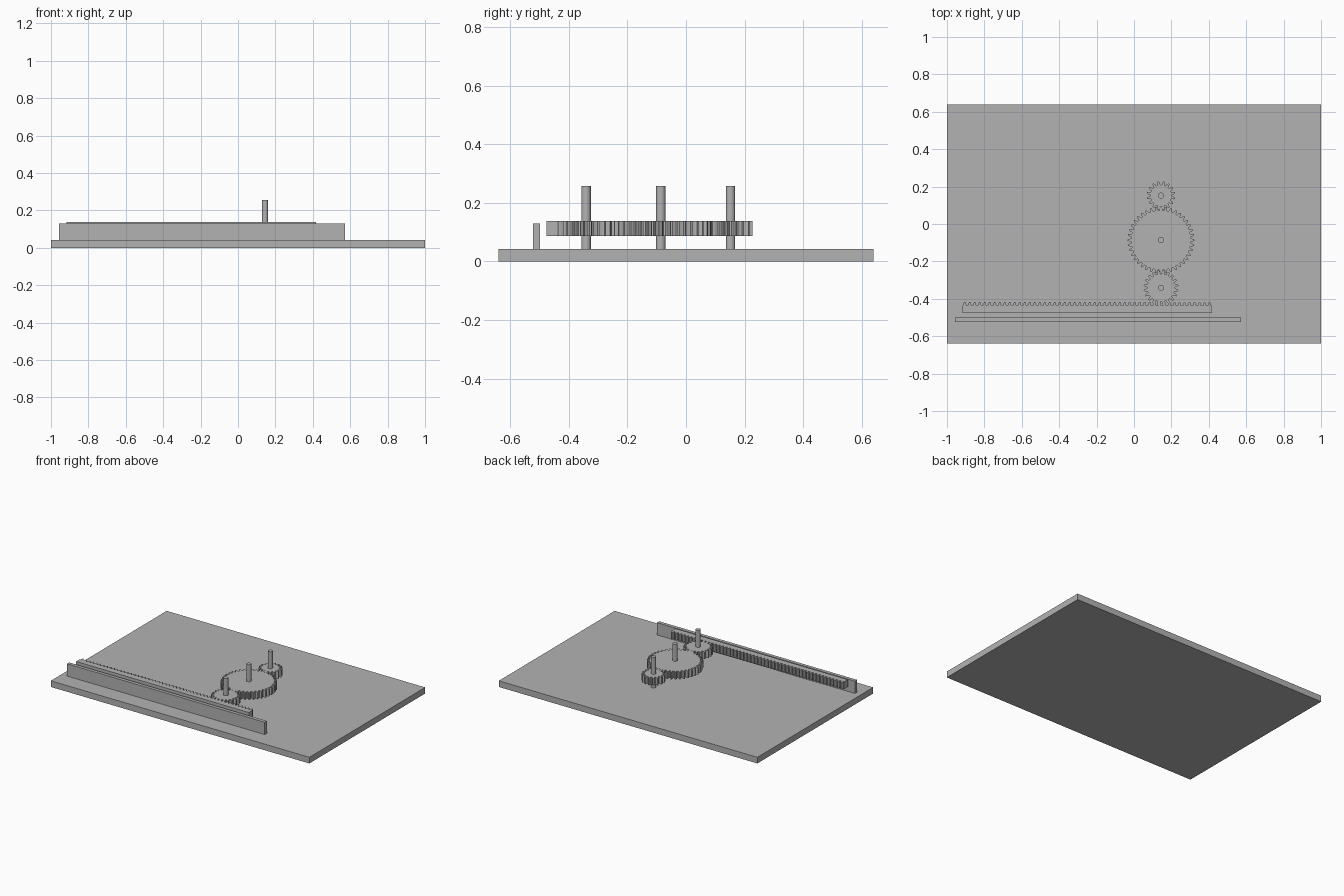
import bpy, bmesh, math

if "Cube" in bpy.data.objects:
    bpy.data.objects.remove(bpy.data.objects["Cube"])

grey = bpy.data.materials.new("plain grey")
grey.diffuse_color = (0.45, 0.45, 0.45, 1)
grey.use_nodes = True
grey.node_tree.nodes["Principled BSDF"].inputs["Base Color"].default_value = grey.diffuse_color

M = 0.0085                    # gear module
PITCH = math.pi * M
GEAR_Z0, GEAR_Z1 = 0.087, 0.138
BASE_TOP = 0.043
GEAR_X = 0.1445
# one tooth: (position in pitches, height above the pitch line in modules)
TOOTH = [(-0.36, -1.25), (-0.32, -1.1), (-0.25, 0), (-0.12, 1),
         (0.12, 1), (0.25, 0), (0.32, -1.1), (0.36, -1.25)]


def extrude_profile(name, points, z0, z1):
    """Solid prism from a counter-clockwise outline."""
    bm = bmesh.new()
    face = bm.faces.new([bm.verts.new((x, y, z0)) for x, y in points])
    ext = bmesh.ops.extrude_face_region(bm, geom=[face])
    verts = [g for g in ext["geom"] if isinstance(g, bmesh.types.BMVert)]
    bmesh.ops.translate(bm, verts=verts, vec=(0, 0, z1 - z0))
    bmesh.ops.recalc_face_normals(bm, faces=bm.faces[:])
    mesh = bpy.data.meshes.new(name)
    bm.to_mesh(mesh)
    bm.free()
    mesh.materials.append(grey)
    obj = bpy.data.objects.new(name, mesh)
    bpy.context.collection.objects.link(obj)
    return obj


def box(name, x0, x1, y0, y1, z0, z1):
    return extrude_profile(name, [(x0, y0), (x1, y0), (x1, y1), (x0, y1)], z0, z1)


def gear(name, teeth, y, phase):
    """Spur gear; phase is the angle of one tooth centre."""
    pts = []
    for i in range(teeth):
        for t, h in TOOTH:
            a = phase + math.tau * (i + t) / teeth
            r = M * (teeth / 2 + h)
            pts.append((GEAR_X + r * math.cos(a), y + r * math.sin(a)))
    return extrude_profile(name, pts, GEAR_Z0, GEAR_Z1)


def shaft(name, y):
    bpy.ops.mesh.primitive_cylinder_add(
        vertices=32, radius=0.016, depth=0.257 - BASE_TOP,
        location=(GEAR_X, y, (0.257 + BASE_TOP) / 2))
    obj = bpy.context.object
    obj.name = name
    obj.data.materials.append(grey)
    bpy.ops.object.shade_smooth_by_angle()


# base plate and guide wall
box("base_plate", -1, 1, -0.64, 0.64, 0, BASE_TOP)
box("guide_wall", -0.957, 0.573, -0.523, -0.499, BASE_TOP, 0.129)

# gear train: meshing gears are offset by half a tooth
up = math.pi / 2
for part, teeth, y, phase in [
        ("drive", 20, -0.341, up + math.pi / 20),
        ("main", 40, -0.086, up),
        ("output", 16, 0.152, up + math.pi / 16)]:
    gear(part + "_gear", teeth, y, phase)
    shaft(part + "_shaft", y)

# toothed rack
COUNT, X0 = 50, -0.918
pitch_y = -0.341 - 10 * M
outline = [(X0 + (i + 0.5 + t) * PITCH, pitch_y + h * M)
           for i in range(COUNT) for t, h in TOOTH]
x1 = X0 + COUNT * PITCH
root = pitch_y - 1.25 * M
outline = [(X0, -0.477), (X0, root)] + outline + [(x1, root), (x1, -0.477)]
extrude_profile("rack", outline[::-1], GEAR_Z0, GEAR_Z1)
